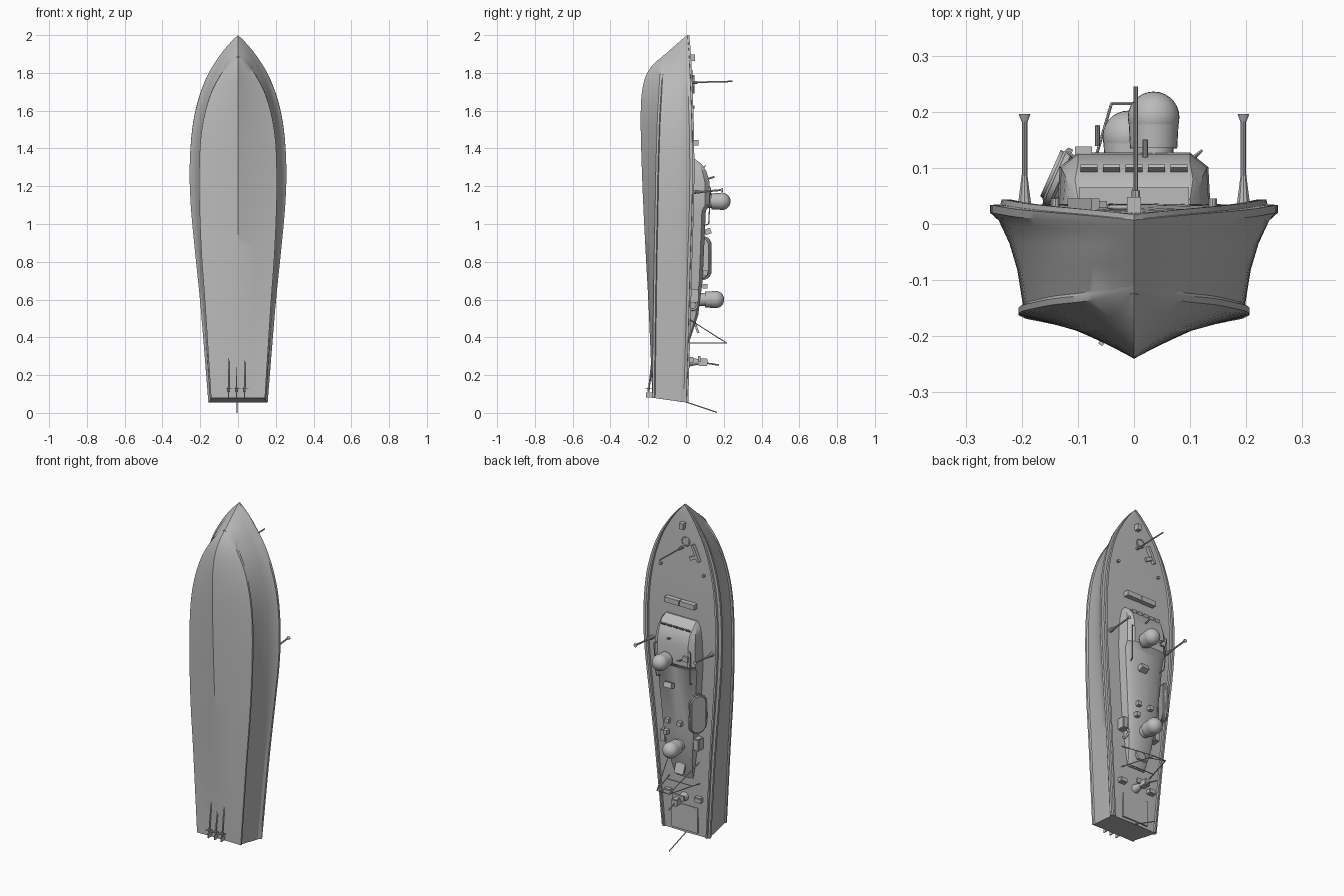
import bpy, bmesh, math
from mathutils import Vector, Matrix

cube = bpy.data.objects.get("Cube")
if cube:
    bpy.data.objects.remove(cube, do_unlink=True)


def material(name, value):
    m = bpy.data.materials.new(name)
    m.use_nodes = True
    col = (value, value, value, 1)
    m.diffuse_color = col
    m.node_tree.nodes["Principled BSDF"].inputs["Base Color"].default_value = col
    return m


GREY = material("naval grey", 0.5)


def finish(name, bm, smooth=True):
    bmesh.ops.remove_doubles(bm, verts=bm.verts, dist=0.0001)
    bmesh.ops.recalc_face_normals(bm, faces=bm.faces)
    me = bpy.data.meshes.new(name)
    bm.to_mesh(me)
    bm.free()
    ob = bpy.data.objects.new(name, me)
    bpy.context.collection.objects.link(ob)
    me.materials.append(GREY)
    if smooth:
        bpy.ops.object.select_all(action='DESELECT')
        ob.select_set(True)
        bpy.context.view_layer.objects.active = ob
        bpy.ops.object.shade_smooth_by_angle(angle=math.radians(32))
    return ob


def loft(name, halves):
    """Skin half sections that run from the centre line out and back."""
    bm = bmesh.new()
    rings = []
    for half in halves:
        full = half + [(-x, y, z) for x, y, z in half[-2:0:-1]]
        rings.append([bm.verts.new(p) for p in full])
    n = len(rings[0])
    for a, b in zip(rings, rings[1:]):
        for i in range(n):
            j = (i + 1) % n
            bm.faces.new((a[i], a[j], b[j], b[i]))
    bm.faces.new(rings[0])
    bm.faces.new(rings[-1])
    return finish(name, bm)


def box(name, centre, size, tilt=0, axis='Z', bevel=0):
    bm = bmesh.new()
    bmesh.ops.create_cube(bm, size=1)
    bmesh.ops.scale(bm, vec=size, verts=bm.verts)
    if bevel:
        bmesh.ops.bevel(bm, geom=bm.edges[:], offset=bevel, segments=2, affect='EDGES')
    turn = Matrix.Rotation(math.radians(tilt), 4, axis)
    bmesh.ops.transform(bm, matrix=Matrix.Translation(centre) @ turn, verts=bm.verts)
    return finish(name, bm, False)


def rod(name, a, b, r=0.003, r2=None, sides=10):
    a, b = Vector(a), Vector(b)
    bm = bmesh.new()
    bmesh.ops.create_cone(bm, cap_ends=True, segments=sides, radius1=r,
                          radius2=r if r2 is None else r2, depth=(b - a).length)
    turn = (b - a).to_track_quat('Z', 'Y').to_matrix().to_4x4()
    bmesh.ops.transform(bm, matrix=Matrix.Translation((a + b) / 2) @ turn, verts=bm.verts)
    return finish(name, bm)


def pipe(name, points, r=0.003):
    for i, (a, b) in enumerate(zip(points, points[1:])):
        rod(f"{name}_{i + 1}", a, b, r, sides=6)


def ring(name, centre, normal, radius, thick):
    bpy.ops.mesh.primitive_torus_add(location=centre, major_radius=radius, minor_radius=thick,
                                     major_segments=24, minor_segments=8)
    ob = bpy.context.object
    ob.name = name
    ob.rotation_euler = Vector(normal).to_track_quat('Z', 'Y').to_euler()
    ob.data.materials.append(GREY)
    bpy.ops.object.shade_smooth()


# Hull stations: deck z, deck half width, deck y, chine half width, chine y, keel y
STATIONS = [Vector(s) for s in (
    (2.0, 0, 0.005, 0, -0.12, -0.12),
    (1.95, 0.05, 0.01, 0.05, -0.128, -0.175),
    (1.88, 0.105, 0.015, 0.098, -0.135, -0.215),
    (1.78, 0.165, 0.02, 0.145, -0.14, -0.235),
    (1.65, 0.213, 0.025, 0.18, -0.147, -0.24),
    (1.5, 0.243, 0.03, 0.2, -0.152, -0.238),
    (1.3, 0.256, 0.032, 0.206, -0.157, -0.232),
    (1.1, 0.25, 0.03, 0.203, -0.16, -0.224),
    (0.85, 0.227, 0.022, 0.192, -0.165, -0.212),
    (0.55, 0.197, 0.014, 0.172, -0.169, -0.197),
    (0.055, 0.157, 0, 0.143, -0.175, -0.178))]


def spline(rows, steps):
    out = []
    for i in range(len(rows) - 1):
        p0, p1, p2 = rows[max(i - 1, 0)], rows[i], rows[i + 1]
        p3 = rows[min(i + 2, len(rows) - 1)]
        for k in range(steps):
            t = k / steps
            out.append(p1 + (p2 - p0) * (t / 2) + (p0 * 2 - p1 * 5 + p2 * 4 - p3) * (t * t / 2)
                       + (p1 * 3 - p0 - p2 * 3 + p3) * (t ** 3 / 2))
    return out + [rows[-1]]


def hull_section(s):
    zd, dw, dy, cw, cy, ky = s
    zc = 0.08 + (zd - 0.055) * 1.81 / 1.945
    flat = [(0, ky), (cw * 0.5, ky + (cy - ky) * 0.56), (cw, cy - 0.004), (cw, cy + 0.007),
            (cw * 0.96, cy + 0.012), (cw * 0.98 + (dw - cw) * 0.12, cy + (dy - cy) * 0.4),
            (cw + (dw - cw) * 0.32, cy + (dy - cy) * 0.65), (dw * 0.94, dy - 0.026),
            (dw, dy - 0.012), (dw, dy + 0.002), (dw * 0.93, dy + 0.003), (dw * 0.92, dy + 0.012),
            (dw * 0.87, dy + 0.012), (dw * 0.86, dy + 0.002), (0, dy + 0.006)]
    rake = lambda y: zc + (zd - zc) * min(max((y - cy) / (dy - cy), 0), 1)
    return [(x, y, rake(y)) for x, y in flat]


loft("hull", [hull_section(s) for s in spline(STATIONS, 4)])

# Deckhouse: z, base half width, roof half width, roof y
HOUSE = [(1.345, 0.105, 0.1, 0.045), (1.32, 0.12, 0.105, 0.08), (1.28, 0.128, 0.1, 0.108),
         (1.22, 0.135, 0.1, 0.125), (1.1, 0.138, 0.1, 0.127), (1.07, 0.136, 0.09, 0.105),
         (0.7, 0.105, 0.07, 0.088), (0.52, 0.08, 0.05, 0.065), (0.39, 0.06, 0.04, 0.022)]
loft("deckhouse", [[(0, 0, z), (wb, 0, z), (wb * 0.96, y * 0.8, z), (wt, y, z), (0, y, z)]
                   for z, wb, wt, y in HOUSE])
for i in range(5):
    box(f"windscreen_pane_{i + 1}", (-0.08 + 0.04 * i, 0.096, 1.301),
        (0.03, 0.006, 0.026), -35, 'X')

# Radar domes on drums
for name, x, z, y in (("forward", 0.035, 1.12, 0.19), ("aft", -0.01, 0.6, 0.156)):
    rod(name + "_dome_foot", (x, 0.06, z), (x, y - 0.055, z), 0.035, sides=20)
    rod(name + "_dome_drum", (x, y - 0.055, z), (x, y, z), 0.042, 0.045, 28)
    bm = bmesh.new()
    bmesh.ops.create_uvsphere(bm, u_segments=28, v_segments=16, radius=0.046)
    bmesh.ops.translate(bm, vec=(x, y, z), verts=bm.verts)
    finish(name + "_dome", bm)

# Inflatable raft leaning on the deckhouse
bm = bmesh.new()
bmesh.ops.create_cone(bm, cap_ends=True, segments=32, radius1=0.055, radius2=0.055, depth=0.03)
bmesh.ops.rotate(bm, cent=(0, 0, 0), matrix=Matrix.Rotation(math.pi / 2, 3, 'Y'), verts=bm.verts)
for v in bm.verts:
    v.co.z += math.copysign(0.062, v.co.z)
rims = [e for e in bm.edges if abs(e.verts[0].co.x - e.verts[1].co.x) < 0.001]
bmesh.ops.bevel(bm, geom=rims, offset=0.01, segments=3, affect='EDGES')
bmesh.ops.transform(bm, matrix=Matrix.Translation((-0.135, 0.085, 0.82))
                    @ Matrix.Rotation(math.radians(-24), 4, 'Z'), verts=bm.verts)
finish("raft", bm)

# Side aerials, staffs
for side, sx in (("left", 1), ("right", -1)):
    x = 0.195 * sx
    rod(side + "_aerial_base", (x, 0.03, 1.17), (x, 0.09, 1.17), 0.013, 0.005)
    rod(side + "_aerial", (x, 0.08, 1.17), (x, 0.185, 1.18), 0.005)
    rod(side + "_aerial_cup", (x, 0.183, 1.18), (x, 0.196, 1.18), 0.006, 0.011)
    box(side + "_bow_locker", (0.05 * sx, 0.05, 1.43), (0.096, 0.03, 0.03))
    pipe(side + "_handrail", [(0.1 * sx, 0.115, 1.2), (0.12 * sx, 0.13, 1.19),
                              (0.11 * sx, 0.12, 1.0), (0.1 * sx, 0.09, 0.99)])
    box(side + "_ammunition_box", (0.1 * sx, 0.025, 0.28), (0.045, 0.03, 0.03), bevel=0.004)
    box(side + "_deck_locker", (0.11 * sx, 0.04, 0.62), (0.035, 0.05, 0.07), bevel=0.004)
    rod(side + "_bollard", (0.14 * sx, 0.02, 1.62), (0.14 * sx, 0.045, 1.62), 0.008)
rod("jackstaff_base", (0.003, 0.02, 1.75), (0.003, 0.06, 1.75), 0.008)
rod("jackstaff", (0.003, 0.04, 1.75), (0.003, 0.245, 1.755), 0.004)
rod("ensign_staff", (-0.005, 0, 0.058), (-0.005, 0.165, 0.003), 0.003)

# Foredeck fittings
box("bow_cleat", (0, 0.033, 1.88), (0.025, 0.03, 0.035))
ring("fore_hatch_rim", (-0.02, 0.03, 1.79), (0, 1, 0), 0.024, 0.004)
rod("fore_hatch", (-0.02, 0.02, 1.79), (-0.02, 0.032, 1.79), 0.023, sides=24)
box("anchor", (-0.09, 0.035, 1.74), (0.016, 0.02, 0.1), 25, 'Y')
box("anchor_fluke", (-0.075, 0.035, 1.71), (0.05, 0.012, 0.02), 25, 'Y')

# Roof fittings
box("roof_vent", (0.03, 0.115, 0.96), (0.05, 0.035, 0.03), 20, 'X')
for i, (x, z) in enumerate(((0.05, 0.74), (-0.03, 0.74), (0.06, 0.67))):
    box(f"roof_box_{i + 1}", (x, 0.1, z), (0.025, 0.025, 0.025))
box("searchlight_mount", (-0.09, 0.13, 1.15), (0.03, 0.016, 0.03))
rod("searchlight", (-0.065, 0.14, 1.14), (-0.065, 0.175, 1.15), 0.005)
rod("horn", (0.02, 0.12, 1.24), (0.02, 0.15, 1.25), 0.005)
ring("lifebuoy", (0.09, 0.035, 0.57), (1, 0, 0), 0.024, 0.006)
box("aft_roof_hatch", (0, 0.052, 0.46), (0.06, 0.012, 0.08), 20, 'X')

# Aft frame
apex = [(-0.04, 0.215, 0.37), (0.04, 0.215, 0.37)]
pipe("aft_frame", [(-0.1, 0.01, 0.37), *apex, (0.1, 0.01, 0.37)])
for (x, y, z), foot in zip(apex, (-0.1, 0.1)):
    pipe("aft_brace", [(x, y, z), (foot, 0.01, 0.5)], 0.0025)
pipe("aft_crossbar", [(-0.085, 0.06, 0.37), (0.085, 0.06, 0.37)])

# Deck gun and stern hatch
rod("gun_pedestal", (0, 0, 0.27), (0, 0.07, 0.27), 0.028, 0.014, 12)
box("gun_body", (0, 0.09, 0.268), (0.035, 0.05, 0.04), bevel=0.004)
box("gun_shield", (0, 0.07, 0.285), (0.075, 0.012, 0.03))
rod("gun_barrel", (0, 0.1, 0.265), (-0.01, 0.175, 0.253), 0.004)
box("stern_hatch", (0, 0.008, 0.145), (0.17, 0.012, 0.15))

# Three shafts with propellers and rudders
for i, (x, top) in enumerate(((-0.05, 0.29), (-0.008, 0.26), (0.035, 0.29))):
    rod(f"shaft_{i + 1}", (x, -0.178, top), (x, -0.198, 0.115), 0.004)
    rod(f"propeller_hub_{i + 1}", (x, -0.197, 0.135), (x, -0.199, 0.112), 0.006)
    for k in range(3):
        box(f"propeller_{i + 1}_blade_{k + 1}", Vector((x, -0.198, 0.128)) + Matrix.Rotation(
            math.radians(120 * k), 3, 'Z') @ Vector((0.011, 0, 0)), (0.018, 0.009, 0.004), 120 * k)
    box(f"rudder_{i + 1}", (x, -0.193, 0.095), (0.005, 0.035, 0.025))
